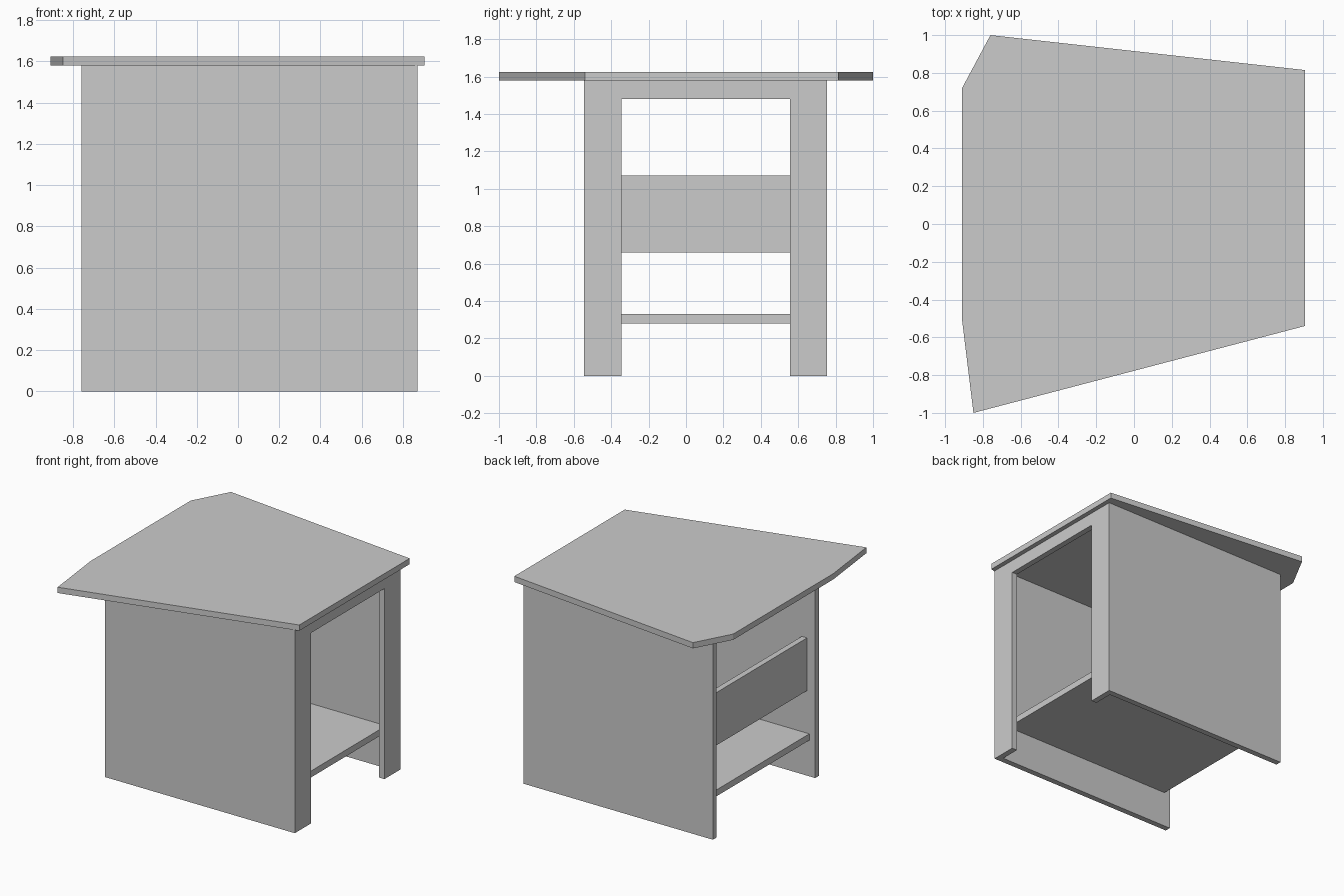
import bpy
import bmesh

if "Cube" in bpy.data.objects:
    bpy.data.objects.remove(bpy.data.objects["Cube"], do_unlink=True)

grey = bpy.data.materials.new("light_grey")
grey.use_nodes = True
grey.diffuse_color = (0.6, 0.6, 0.6, 1)
grey.node_tree.nodes["Principled BSDF"].inputs["Base Color"].default_value = (0.6, 0.6, 0.6, 1)


def prism(name, outline, offset):
    """Extrude a flat outline of 3D points along an offset."""
    bm = bmesh.new()
    face = bm.faces.new([bm.verts.new(p) for p in outline])
    extruded = bmesh.ops.extrude_face_region(bm, geom=[face])["geom"]
    moved = [v for v in extruded if isinstance(v, bmesh.types.BMVert)]
    bmesh.ops.translate(bm, verts=moved, vec=offset)
    bmesh.ops.recalc_face_normals(bm, faces=bm.faces)
    mesh = bpy.data.meshes.new(name)
    bm.to_mesh(mesh)
    bm.free()
    mesh.materials.append(grey)
    obj = bpy.data.objects.new(name, mesh)
    bpy.context.collection.objects.link(obj)
    return obj


def board(name, x, y, z):
    """Box between (min, max) pairs on each axis."""
    outline = [(x[0], y[0], z[0]), (x[1], y[0], z[0]),
               (x[1], y[1], z[0]), (x[0], y[1], z[0])]
    return prism(name, outline, (0, 0, z[1] - z[0]))


thick = 0.045
back, front = -0.76, 0.87
y_min, y_max = -0.545, 0.755
leg = 0.2
top_z = 1.58
inside_y = (y_min + thick, y_max - thick)

# Irregular six-sided table top
top_outline = [(-0.76, 1.0), (-0.91, 0.72), (-0.91, -0.51),
               (-0.85, -1.0), (0.905, -0.54), (0.905, 0.815)]
prism("table_top", [(x, y, top_z) for x, y in top_outline], (0, 0, thick))

# Solid side panels, meeting the end frame
board("front_side_panel", (back, front - thick), (y_min, inside_y[0]), (0, top_z))
board("rear_side_panel", (back, front - thick), (inside_y[1], y_max), (0, top_z))

# Arch-shaped end frame: two wide legs and a top rail in one piece
frame = [(y_min, 0), (y_min + leg, 0), (y_min + leg, 1.48), (y_max - leg, 1.48),
         (y_max - leg, 0), (y_max, 0), (y_max, top_z), (y_min, top_z)]
prism("end_frame", [(front, y, z) for y, z in frame], (-thick, 0, 0))

# Low shelf and upright brace between the panels
board("shelf", (-0.71, 0.775), inside_y, (0.28, 0.33))
board("upright_brace", (-0.69, -0.645), inside_y, (0.66, 1.07))
